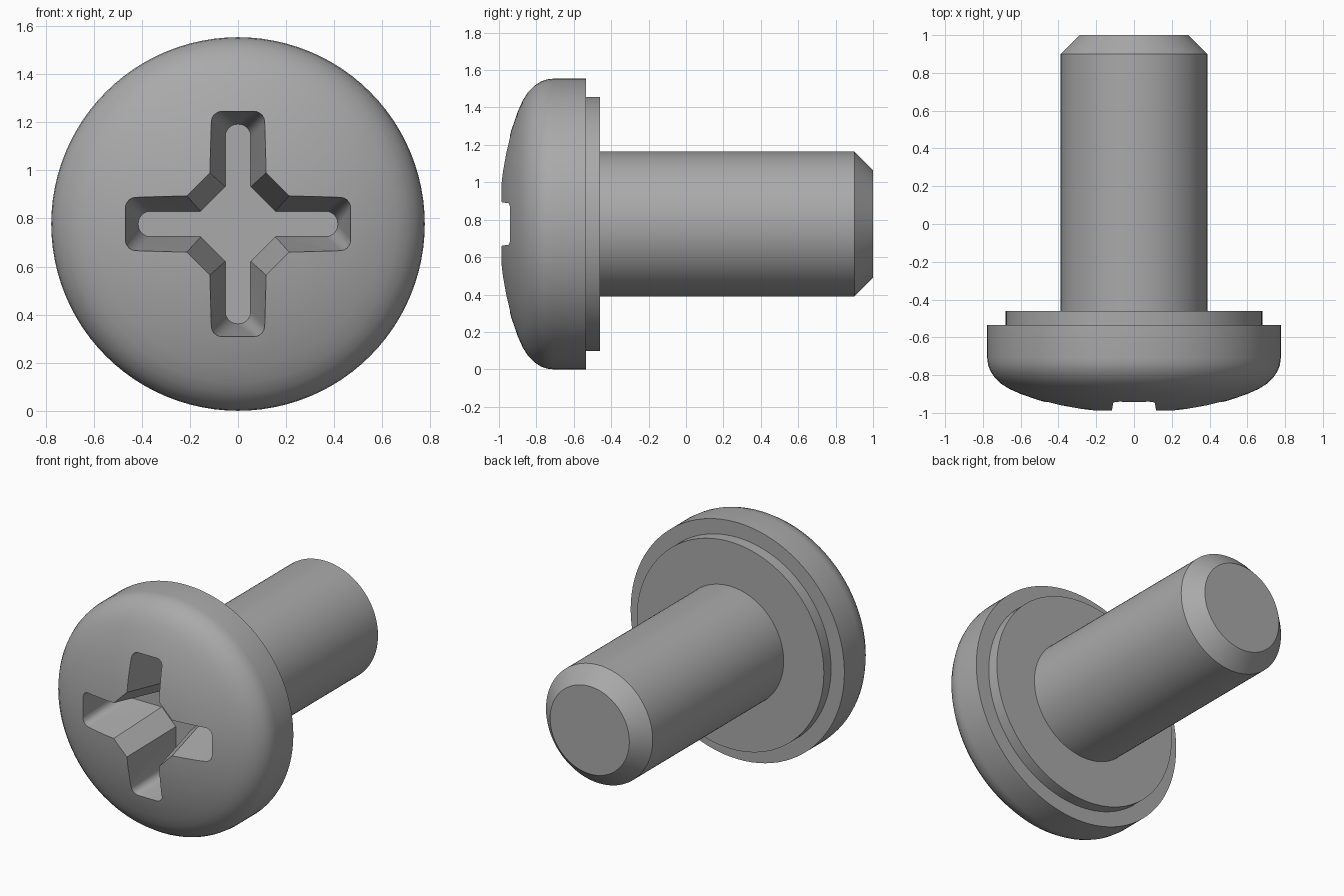
import bpy, bmesh, math

if "Cube" in bpy.data.objects:
    bpy.data.objects.remove(bpy.data.objects["Cube"])

CZ = 0.777      # height of the screw axis
SEG = 96

steel = bpy.data.materials.new("plain_grey")
steel.diffuse_color = (0.4, 0.4, 0.4, 1)
steel.use_nodes = True
steel.node_tree.nodes["Principled BSDF"].inputs["Base Color"].default_value = steel.diffuse_color


def finish(name, bm):
    bmesh.ops.remove_doubles(bm, verts=bm.verts, dist=1e-5)
    bmesh.ops.recalc_face_normals(bm, faces=bm.faces)
    me = bpy.data.meshes.new(name)
    bm.to_mesh(me)
    bm.free()
    me.materials.append(steel)
    ob = bpy.data.objects.new(name, me)
    bpy.context.collection.objects.link(ob)
    return ob


def turned(name, profile, cap_start=False, cap_end=False):
    """Revolve (radius, y) points around the screw axis."""
    bm = bmesh.new()
    rings = []
    for r, y in profile:
        rings.append([bm.verts.new((r * math.cos(a), y, CZ + r * math.sin(a)))
                      for a in (2 * math.pi * i / SEG for i in range(SEG))])
    for a, b in zip(rings, rings[1:]):
        for i in range(SEG):
            j = (i + 1) % SEG
            bm.faces.new((a[i], a[j], b[j], b[i]))
    if cap_start:
        bm.faces.new(rings[0])
    if cap_end:
        bm.faces.new(rings[-1])
    return finish(name, bm)


def cross_outline(reach, width, inner, radius):
    """Cross with rounded arm tips and chamfered inner corners."""
    arm = [(inner, -width)]
    for side, start in ((-1, -90), (1, 0)):
        for k in range(6):
            a = math.radians(start + 18 * k)
            arm.append((reach - radius + radius * math.cos(a),
                        side * (width - radius) + radius * math.sin(a)))
    arm.append((inner, width))
    pts = []
    for q in range(4):
        c, s = ((1, 0), (0, 1), (-1, 0), (0, -1))[q]
        pts += [(c * u - s * v, s * u + c * v) for u, v in arm]
    return pts


# Domed head
head = turned("screw_head", [
    (0.12, -1.0), (0.2, -0.992), (0.3, -0.979), (0.4, -0.96), (0.5, -0.934),
    (0.6, -0.9), (0.66, -0.873), (0.705, -0.845), (0.74, -0.81),
    (0.762, -0.775), (0.773, -0.745), (0.777, -0.71), (0.777, -0.535)],
    True, True)

# Tapered cross recess cutter
OPEN = (0.473, 0.114, 0.21, 0.042)
FLOOR = (0.415, 0.053, 0.155, 0.05)
Y_OPEN, Y_FLOOR = -0.97, -0.57
bm = bmesh.new()
loops = []
for t in (-0.25, 1.0):
    dims = [a + (b - a) * t for a, b in zip(OPEN, FLOOR)]
    y = Y_OPEN + (Y_FLOOR - Y_OPEN) * t
    loops.append([bm.verts.new((x, y, CZ + z)) for x, z in cross_outline(*dims)])
n = len(loops[0])
for i in range(n):
    j = (i + 1) % n
    bm.faces.new((loops[0][i], loops[0][j], loops[1][j], loops[1][i]))
for lp in loops:
    bm.faces.new(lp)
cutter = finish("recess_cutter", bm)
cutter.hide_render = True
cutter.hide_set(True)

cut = head.modifiers.new("cross_recess", 'BOOLEAN')
cut.operation = 'DIFFERENCE'
cut.solver = 'EXACT'
cut.object = cutter

# Bake the cut so that the shading can follow the new edges
dg = bpy.context.evaluated_depsgraph_get()
cut_mesh = bpy.data.meshes.new_from_object(head.evaluated_get(dg))
head.modifiers.clear()
head.data = cut_mesh
bpy.data.objects.remove(cutter)

# Stepped collar under the head
collar = turned("collar", [(0.68, -0.535), (0.68, -0.46), (0.38, -0.46)])

# Shaft with chamfered tip
shaft = turned("shaft", [(0.388, -0.46), (0.388, 0.9), (0.288, 1.0)], False, True)

# Smooth shading with crisp edges
for ob in (head, collar, shaft):
    bpy.ops.object.select_all(action='DESELECT')
    ob.select_set(True)
    bpy.context.view_layer.objects.active = ob
    bpy.ops.object.shade_smooth_by_angle(angle=math.radians(30))
